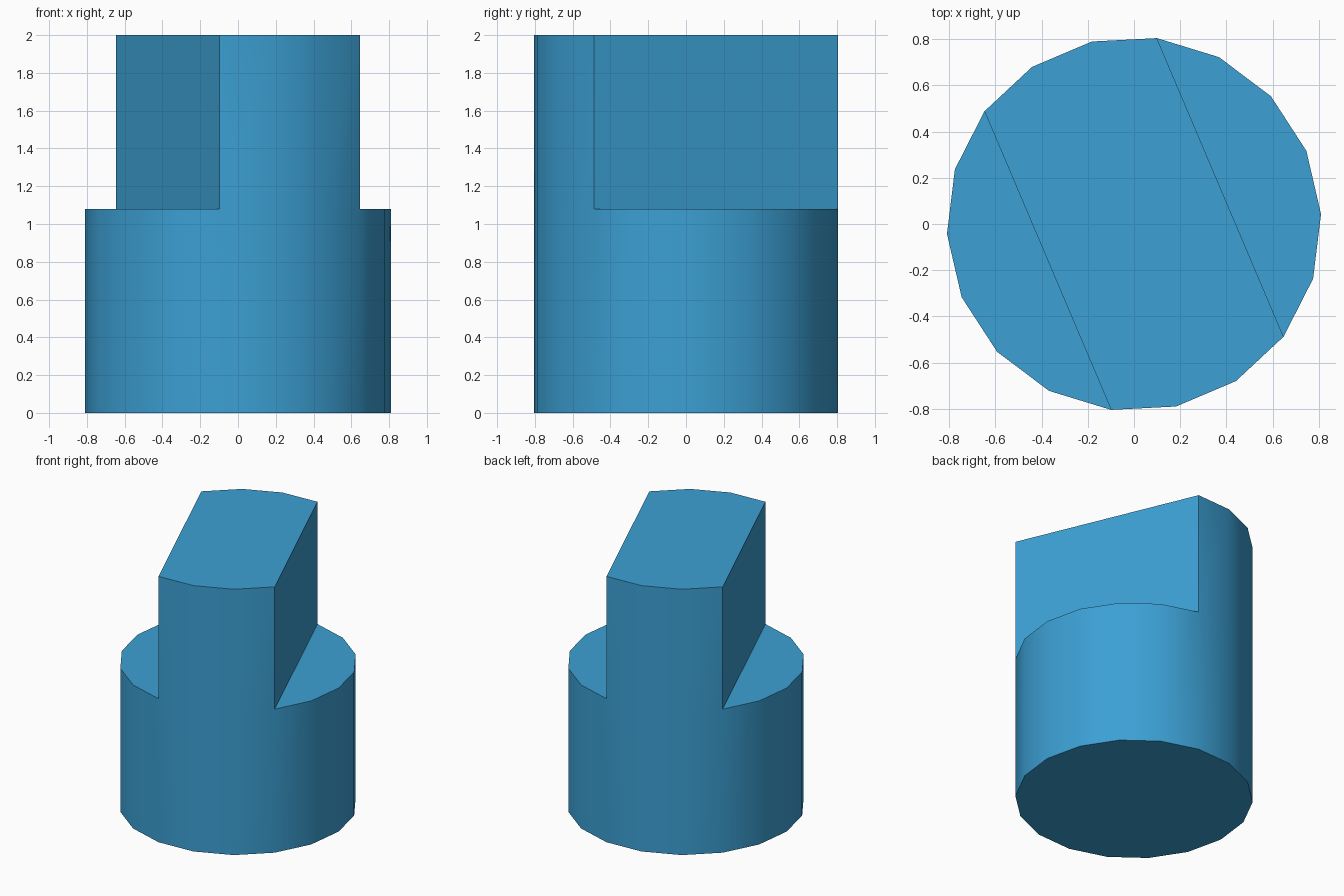
import bpy
import bmesh
import math

cube = bpy.data.objects.get("Cube")
if cube:
    bpy.data.objects.remove(cube, do_unlink=True)

SIDES = 18
RADIUS = 0.81
TURN = math.radians(3)
SHOULDER_Z = 1.08
TOP_Z = 2.0

# Blue material
blue = bpy.data.materials.new("blue")
blue.use_nodes = True
colour = (0.045, 0.352, 0.658, 1.0)
blue.diffuse_color = colour
blue.node_tree.nodes["Principled BSDF"].inputs["Base Color"].default_value = colour

bm = bmesh.new()


def ring(z):
    """Corners of the round section at height z."""
    step = math.tau / SIDES
    return [bm.verts.new((RADIUS * math.cos(TURN + i * step),
                          RADIUS * math.sin(TURN + i * step), z))
            for i in range(SIDES)]


def walls(lower, upper):
    """Quads joining two matching loops."""
    for i in range(len(lower)):
        j = (i + 1) % len(lower)
        bm.faces.new((lower[i], lower[j], upper[j], upper[i]))


# Round base
bottom = ring(0.0)
shoulder = ring(SHOULDER_Z)
bm.faces.new(bottom[::-1])
walls(bottom, shoulder)

# Flat ledges on both sides of the tongue
bm.faces.new([shoulder[i % SIDES] for i in range(16, 23)])
bm.faces.new(shoulder[7:14])

# Upright tongue with rounded ends and flat sides
foot = shoulder[4:8] + shoulder[13:17]
crown = [bm.verts.new((v.co.x, v.co.y, TOP_Z)) for v in foot]
walls(foot, crown)
bm.faces.new(crown)

bmesh.ops.recalc_face_normals(bm, faces=bm.faces)
mesh = bpy.data.meshes.new("tongued_shaft")
bm.to_mesh(mesh)
bm.free()
mesh.materials.append(blue)

shaft = bpy.data.objects.new("tongued_shaft", mesh)
bpy.context.collection.objects.link(shaft)

# Smooth round wall, crisp edges elsewhere
bpy.ops.object.select_all(action="DESELECT")
shaft.select_set(True)
bpy.context.view_layer.objects.active = shaft
bpy.ops.object.shade_smooth_by_angle(angle=math.radians(30))
